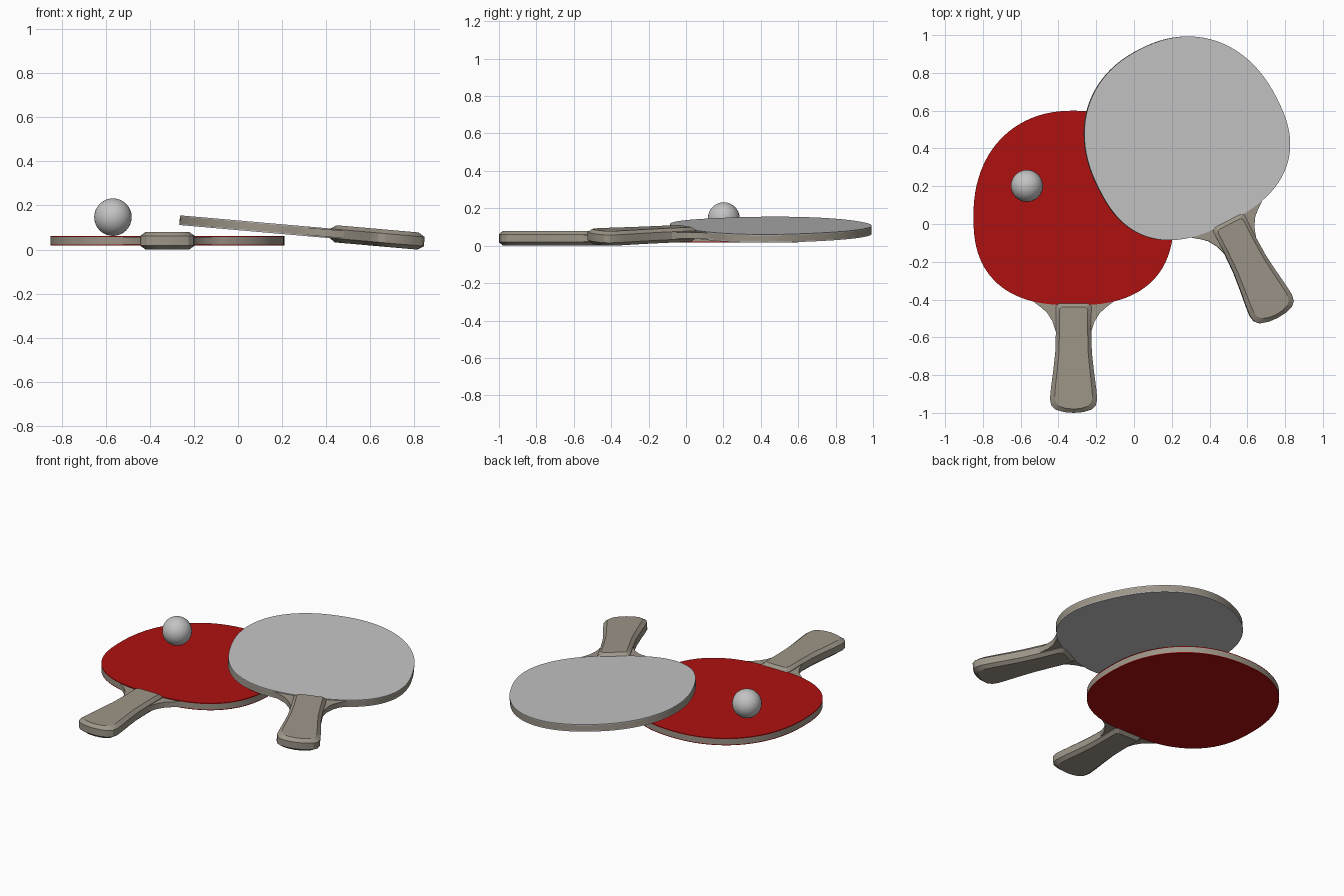
import bpy, bmesh, math
from mathutils import Matrix, Vector

if "Cube" in bpy.data.objects:
    bpy.data.objects.remove(bpy.data.objects["Cube"], do_unlink=True)


def material(name, rgb):
    m = bpy.data.materials.new(name)
    m.use_nodes = True
    m.diffuse_color = (*rgb, 1)
    m.node_tree.nodes["Principled BSDF"].inputs["Base Color"].default_value = (*rgb, 1)
    return m


red = material("red rubber", (0.43, 0.005, 0.005))
grey = material("light grey", (0.55, 0.55, 0.55))
wood = material("pale wood", (0.335, 0.30, 0.245))


def finish(name, bm, mat, matrix):
    bmesh.ops.recalc_face_normals(bm, faces=bm.faces)
    mesh = bpy.data.meshes.new(name)
    bm.to_mesh(mesh)
    bm.free()
    mesh.materials.append(mat)
    mesh.shade_smooth()
    mesh.set_sharp_from_angle(angle=math.radians(28))
    obj = bpy.data.objects.new(name, mesh)
    obj.matrix_world = matrix
    bpy.context.collection.objects.link(obj)


def loft(name, outlines, mat, matrix):
    """Skin a stack of (height, outline) rings and cap both ends."""
    bm = bmesh.new()
    rings = [[bm.verts.new((x, y, z)) for x, y in pts] for z, pts in outlines]
    for low, high in zip(rings, rings[1:]):
        for i in range(len(low)):
            j = (i + 1) % len(low)
            bm.faces.new((low[i], low[j], high[j], high[i]))
    bm.faces.new(rings[0][::-1])
    bm.faces.new(rings[-1])
    finish(name, bm, mat, matrix)


def signed_power(v, p):
    return math.copysign(abs(v) ** p, v)


def blade_outline(steps=96):
    """Rounded oval, squarer toward the handle; starts at the handle side."""
    pts = []
    for i in range(steps):
        a = -math.pi / 2 + 2 * math.pi * i / steps
        c, s = math.cos(a), math.sin(a)
        height, power = (0.56, 2 / 2.2) if s > 0 else (0.47, 2 / 2.5)
        pts.append((0.53 * signed_power(c, power), 0.04 + height * signed_power(s, power)))
    return pts


def mirrored(half):
    """Close a right-hand half profile by mirroring it across x."""
    return half + [(-x, y) for x, y in reversed(half) if x > 0]


blade = blade_outline()

# Wooden core: the oval with a concave neck running under the handle
neck = [(0.08, -0.62), (0.097, -0.56), (0.112, -0.515), (0.14, -0.47), (0.17, -0.443)]
core = neck + [p for p in blade if p[1] > 0 or abs(p[0]) > 0.2] + [(-x, y) for x, y in reversed(neck)]
# keep the oval points in order around the ring
right = [p for p in blade if p[0] > 0.2 or (p[0] >= 0 and p[1] > 0)]
right.sort(key=lambda p: math.atan2(p[1], p[0]))
core = neck + right
core = core + [(-x, y) for x, y in reversed(core) if x > 0.001]

# Handle: flared grip with chamfered edges
grip = mirrored([(0.08, -0.42), (0.094, -0.435), (0.093, -0.55), (0.097, -0.68),
                 (0.108, -0.78), (0.12, -0.87), (0.125, -0.925), (0.118, -0.96),
                 (0.095, -0.983), (0.05, -0.996), (0, -1.0)])
panel = [(x * 0.8, -0.71 + (y + 0.71) * 0.93) for x, y in grip]


def paddle(prefix, rubber, matrix):
    loft(prefix + "_blade_core", [(-0.017, core), (0.017, core)], wood, matrix)
    loft(prefix + "_top_rubber", [(0.017, blade), (0.022, blade)], rubber, matrix)
    loft(prefix + "_bottom_rubber", [(-0.022, blade), (-0.017, blade)], rubber, matrix)
    loft(prefix + "_handle", [(-0.039, panel), (-0.021, grip), (0.021, grip), (0.039, panel)],
         wood, matrix)


# Flat paddle
paddle("red_paddle", red, Matrix.Translation((-0.32, 0, 0.04)))

# Tilted paddle resting on the first one
pivot = Matrix.Translation((0.265, 0.462, 0.087))
turn = Matrix.Rotation(math.radians(5), 4, "Y") @ Matrix.Rotation(math.radians(27.3), 4, "Z")
paddle("grey_paddle", grey, pivot @ turn @ Matrix.Translation((0, -0.08, 0)))

# Ball
bm = bmesh.new()
bmesh.ops.create_uvsphere(bm, u_segments=32, v_segments=16, radius=0.085)
finish("ball", bm, grey, Matrix.Translation(Vector((-0.567, 0.202, 0.147))))
